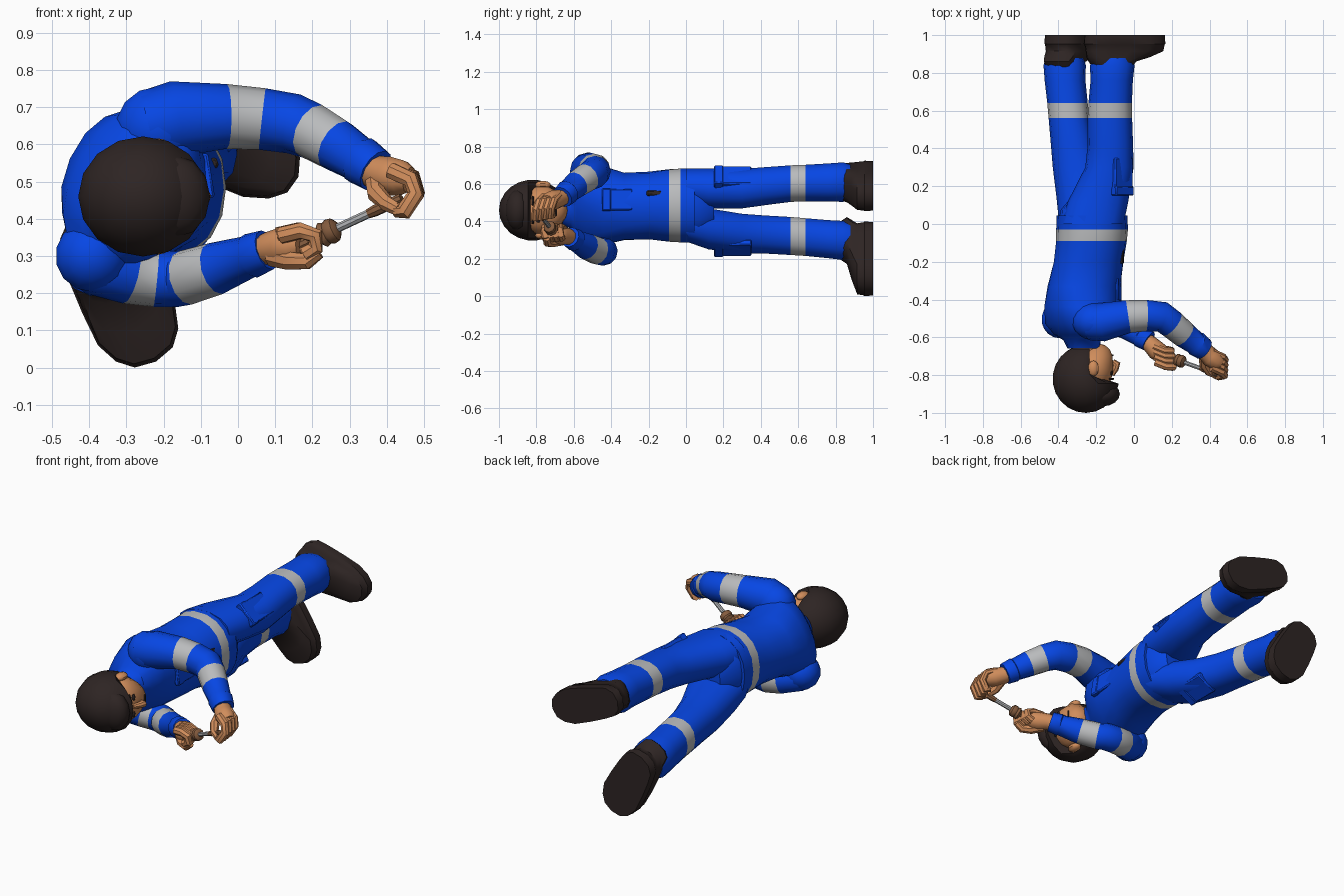
import bpy, bmesh, math
from mathutils import Vector, Matrix

if "Cube" in bpy.data.objects:
    bpy.data.objects.remove(bpy.data.objects["Cube"])

def mat(name, rgb):
    m = bpy.data.materials.new(name)
    m.diffuse_color = (*rgb, 1)
    m.use_nodes = True
    m.node_tree.nodes["Principled BSDF"].inputs["Base Color"].default_value = m.diffuse_color
    return m

BLUE = mat("blue cloth", (0.002, 0.062, 0.78))
GREY = mat("reflective grey", (0.49, 0.50, 0.51))
SKIN = mat("skin", (0.63, 0.265, 0.105))
DARK = mat("dark brown", (0.027, 0.018, 0.017))
WOOD = mat("handle brown", (0.24, 0.11, 0.05))
STEEL = mat("steel", (0.42, 0.43, 0.44))

def finish(name, bm, mats, smooth=40):
    bmesh.ops.recalc_face_normals(bm, faces=bm.faces)
    me = bpy.data.meshes.new(name)
    bm.to_mesh(me)
    bm.free()
    ob = bpy.data.objects.new(name, me)
    bpy.context.collection.objects.link(ob)
    for m in mats:
        me.materials.append(m)
    bpy.ops.object.select_all(action='DESELECT')
    ob.select_set(True)
    bpy.context.view_layer.objects.active = ob
    bpy.ops.object.shade_smooth_by_angle(angle=math.radians(smooth))
    return ob

def skin_rings(name, rings, mats, stripes=()):
    """Join rings of points; segments listed in stripes use the second material."""
    bm = bmesh.new()
    loops = [[bm.verts.new((p.x, p.y, max(p.z, 0))) for p in r] for r in rings]
    n = len(loops[0])
    for s, (a, b) in enumerate(zip(loops, loops[1:])):
        for i in range(n):
            f = bm.faces.new((a[i], a[(i + 1) % n], b[(i + 1) % n], b[i]))
            f.material_index = 1 if s in stripes else 0
    bm.faces.new(loops[0])
    bm.faces.new(loops[-1])
    return finish(name, bm, mats)

def spow(v, e):
    return math.copysign(abs(v) ** e, v)

def body(name, sections, mats=(BLUE, GREY), stripes=(), n=16, e=0.9, waist=0):
    """Sections across the body: y, centre x, centre z, half depth, half width, turn."""
    rings = []
    for y, cx, cz, a, b, deg in sections:
        t = math.radians(deg)
        ring = []
        for i in range(n):
            u = math.tau * i / n
            d, w = a * spow(math.cos(u), e), b * spow(math.sin(u), e)
            w *= 1 - waist * math.exp(-((d / a + .25) / .3) ** 2)
            ring.append(Vector((cx + d * math.cos(t) + w * math.sin(t), y,
                                cz - d * math.sin(t) + w * math.cos(t))))
        rings.append(ring)
    return skin_rings(name, rings, mats, stripes)

def tube(name, pts, mats, stripes=(), n=12):
    """Tube through points: x, y, z, radius."""
    P = [Vector(p[:3]) for p in pts]
    rings, u = [], None
    for i, p in enumerate(P):
        t = (P[min(i + 1, len(P) - 1)] - P[max(i - 1, 0)]).normalized()
        ref = u if u else Vector((0.1, 0.5, 1))
        u = (ref - t * ref.dot(t)).normalized()
        v = t.cross(u)
        r = pts[i][3]
        rings.append([p + r * (u * math.cos(math.tau * k / n) + v * math.sin(math.tau * k / n))
                      for k in range(n)])
    return skin_rings(name, rings, mats, stripes)

def ball(name, c, r, m, shape=None, seg=14, rows=9):
    bm = bmesh.new()
    bmesh.ops.create_uvsphere(bm, u_segments=seg, v_segments=rows, radius=1)
    M = Matrix.Translation(c) @ Matrix.Diagonal((*r, 1)) @ Matrix.Rotation(math.pi / 2, 4, 'X')
    bmesh.ops.transform(bm, matrix=M, verts=bm.verts)
    if shape:
        for v in bm.verts:
            shape(v.co)
    return finish(name, bm, [m])

def plate(name, c, size, deg, m, bevel=0.006):
    bm = bmesh.new()
    bmesh.ops.create_cube(bm, size=1)
    bmesh.ops.transform(bm, matrix=Matrix.Diagonal((*size, 1)), verts=bm.verts)
    bmesh.ops.bevel(bm, geom=bm.edges[:], offset=min(bevel, min(size) * 0.3),
                    segments=1, affect='EDGES')
    M = Matrix.Translation(c) @ Matrix.Rotation(math.radians(deg), 4, 'Y')
    bmesh.ops.transform(bm, matrix=M, verts=bm.verts)
    return finish(name, bm, [m])

# Jacket: hem, belt stripe, twisted chest and shoulders, collar
body("jacket", [(0.045, -.222, .485, .187, .2, 0), (-.03, -.222, .485, .19, .2, 0),
                (-.09, -.225, .485, .187, .195, 2), (-.2, -.24, .485, .185, .18, 6),
                (-.33, -.265, .48, .192, .178, 14), (-.44, -.28, .485, .188, .21, 24),
                (-.53, -.285, .485, .158, .23, 30), (-.585, -.28, .48, .12, .185, 30),
                (-.615, -.275, .47, .095, .11, 25), (-.66, -.265, .465, .085, .085, 15)],
     stripes=(1,), n=18)

# Trouser seat and legs with shin stripes
body("trouser_seat", [(-.02, -.222, .485, .175, .185, 0), (.07, -.22, .485, .172, .185, 0),
                      (.15, -.215, .475, .11, .12, 0)])
body("left_leg", [(0, -.22, .585, .165, .1, 0), (.12, -.19, .575, .16, .11, 0),
                  (.3, -.13, .575, .128, .108, 0), (.42, -.125, .588, .12, .104, 0),
                  (.56, -.128, .602, .118, .1, 0), (.64, -.126, .605, .115, .1, 0),
                  (.76, -.118, .608, .112, .104, 0), (.84, -.115, .61, .118, .108, 0),
                  (.88, -.115, .61, .1, .095, 0)], stripes=(4,), n=14)
body("right_leg", [(0, -.232, .39, .165, .1, 0), (.12, -.25, .36, .158, .112, 0),
                   (.3, -.3, .335, .13, .108, 0), (.42, -.325, .33, .115, .104, 0),
                   (.56, -.345, .322, .107, .104, 0), (.64, -.352, .316, .107, .103, 0),
                   (.76, -.365, .305, .108, .104, 0), (.84, -.367, .298, .112, .107, 0),
                   (.88, -.367, .298, .1, .095, 0)], stripes=(4,), n=14)

# Boots: shaft sloping over the instep to a long narrow-waisted sole
def boot(name, ankle, sole, deg, length, width):
    (ax, az), (sx, sz) = ankle, sole
    mx, mz = (ax + sx) / 2, (az + sz) / 2
    body(name, [(.82, ax, az, .095, .09, deg), (.86, ax, az, .125, .1, deg),
                (.885, mx, mz, length * .78, width * .9, deg),
                (.915, sx, sz, length * .95, width * .95, deg),
                (.95, sx, sz, length * .98, width * .97, deg),
                (.954, sx, sz, length, width, deg), (1, sx, sz, length * .985, width * .97, deg)],
         mats=[DARK], e=.8, waist=.18)

boot("left_boot", (-.115, .61), (-.05, .59), 20, .226, .108)
boot("right_boot", (-.367, .298), (-.318, .2), 62, .208, .125)

# Shoulders and sleeves with two stripes each
ball("left_shoulder", (-.215, -.515, .645), (.115, .1, .112), BLUE)
ball("right_shoulder", (-.392, -.505, .3), (.1, .1, .098), BLUE)
tube("left_sleeve", [(-.24, -.52, .65, .095), (-.17, -.52, .668, .102), (-.03, -.49, .675, .087),
                     (.065, -.485, .668, .083), (.15, -.492, .655, .081), (.2, -.53, .635, .076),
                     (.265, -.585, .598, .071), (.325, -.63, .56, .062), (.33, -.633, .557, .067),
                     (.37, -.662, .53, .06)], [BLUE, GREY], (2, 5))
tube("right_sleeve", [(-.42, -.51, .3, .07), (-.38, -.49, .28, .086), (-.29, -.455, .25, .08),
                      (-.22, -.442, .24, .077), (-.165, -.45, .238, .075), (-.14, -.475, .242, .074),
                      (-.06, -.53, .266, .071), (.03, -.59, .298, .057), (.035, -.593, .3, .061),
                      (.078, -.62, .316, .055)], [BLUE, GREY], (2, 5))

# Hands: palm, four curled fingers stacked along y, thumb
def hand(side, palm, finger, step, thumb):
    tube(side + "_palm", palm, [SKIN], n=10)
    for k in range(4):
        off = Vector(step) * k
        pts = [(*(Vector(p) + off), .023 - .001 * k) for p in finger]
        tube(f"{side}_finger_{k + 1}", pts, [SKIN], n=8)
    tube(side + "_thumb", thumb, [SKIN], n=8)

hand("left", [(.33, -.635, .555, .043), (.37, -.67, .525, .047), (.405, -.705, .515, .053),
              (.44, -.73, .51, .048), (.46, -.74, .505, .035)],
     [(.41, -.76, .53), (.465, -.785, .505), (.477, -.8, .465), (.445, -.805, .418),
      (.43, -.795, .425)], (.002, .027, .003),
     [(.37, -.69, .505, .03), (.372, -.745, .468, .026), (.398, -.785, .442, .022),
      (.43, -.8, .425, .018)])
hand("right", [(.05, -.605, .305, .04), (.085, -.635, .32, .045), (.12, -.67, .325, .052),
               (.15, -.69, .33, .048), (.17, -.7, .33, .035)],
     [(.115, -.73, .355), (.17, -.752, .368), (.208, -.755, .354), (.208, -.752, .322),
      (.18, -.745, .305)], (-.003, .027, .001),
     [(.095, -.665, .3, .03), (.14, -.715, .287, .026), (.185, -.74, .286, .023),
      (.218, -.745, .31, .018)])

# Hand tool: gripped end, knobbed collar, shaft, far grip
A, B = Vector((.16, -.695, .325)), Vector((.44, -.795, .455))
def along(f, r):
    return (*A.lerp(B, f), r)
tube("tool_shaft", [along(.2, .012), along(.75, .012)], [STEEL], n=8)
tube("tool_grip", [along(0, .014), along(.25, .016)], [WOOD], n=8)
tube("tool_end", [along(.68, .013), along(.75, .016), along(1, .014)], [WOOD], n=8)
tube("tool_collar", [along(.2, .02), along(.24, .035), along(.28, .03), along(.31, .035),
                     along(.36, .032), along(.39, .018)], [WOOD], n=10)

# Head: neck, face with narrowing jaw, features
tube("neck", [(-.275, -.58, .47, .07), (-.25, -.71, .46, .072)], [SKIN])
def jaw(co):
    if co.y > -.74:
        co.z = .46 + (co.z - .46) * (1 - (co.y + .74) * 2.2)
        co.x += (co.y + .74) * .25
ball("face", (-.215, -.765, .46), (.108, .132, .132), SKIN, jaw)
tube("nose", [(-.115, -.80, .46, .012), (-.098, -.765, .46, .018), (-.092, -.742, .46, .021),
              (-.112, -.728, .46, .014)], [SKIN], n=8)
plate("mouth", (-.112, -.695, .46), (.008, .01, .06), 0, DARK, .002)
for side, s in (("left", 1), ("right", -1)):
    ball(side + "_ear", (-.215, -.765, .46 + s * .135), (.03, .042, .022), SKIN, seg=10, rows=7)
    ball(side + "_eye", (-.119, -.79, .46 + s * .048), (.009, .012, .02), DARK, seg=8, rows=6)
    plate(side + "_brow", (-.119, -.82, .46 + s * .05), (.012, .012, .05), -s * 20, DARK, .003)

# Hair: round cap cut back around the face
def cut_face(co):
    if co.y > -.84 and co.x > -.235:
        co.x = -.235
ball("hair", (-.255, -.82, .46), (.176, .18, .163), DARK, cut_face, seg=16, rows=11)
ball("fringe", (-.165, -.9, .46), (.09, .065, .11), DARK, seg=12, rows=8)

# Pockets on the chest and thighs
plate("chest_pocket", (-.088, -.365, .515), (.026, .16, .115), -9, BLUE)
plate("chest_flap", (-.086, -.425, .515), (.03, .05, .12), -9, BLUE)
plate("pocket_slot", (-.064, -.16, .55), (.02, .1, .028), -18, DARK)
for side, c, deg in (("left", (-.062, .25, .638), -45), ("right", (-.235, .25, .258), 62)):
    plate(side + "_thigh_pocket", c, (.035, .2, .13), deg, BLUE)
    plate(side + "_thigh_flap", (c[0], .175, c[2]), (.045, .05, .136), deg, BLUE)
